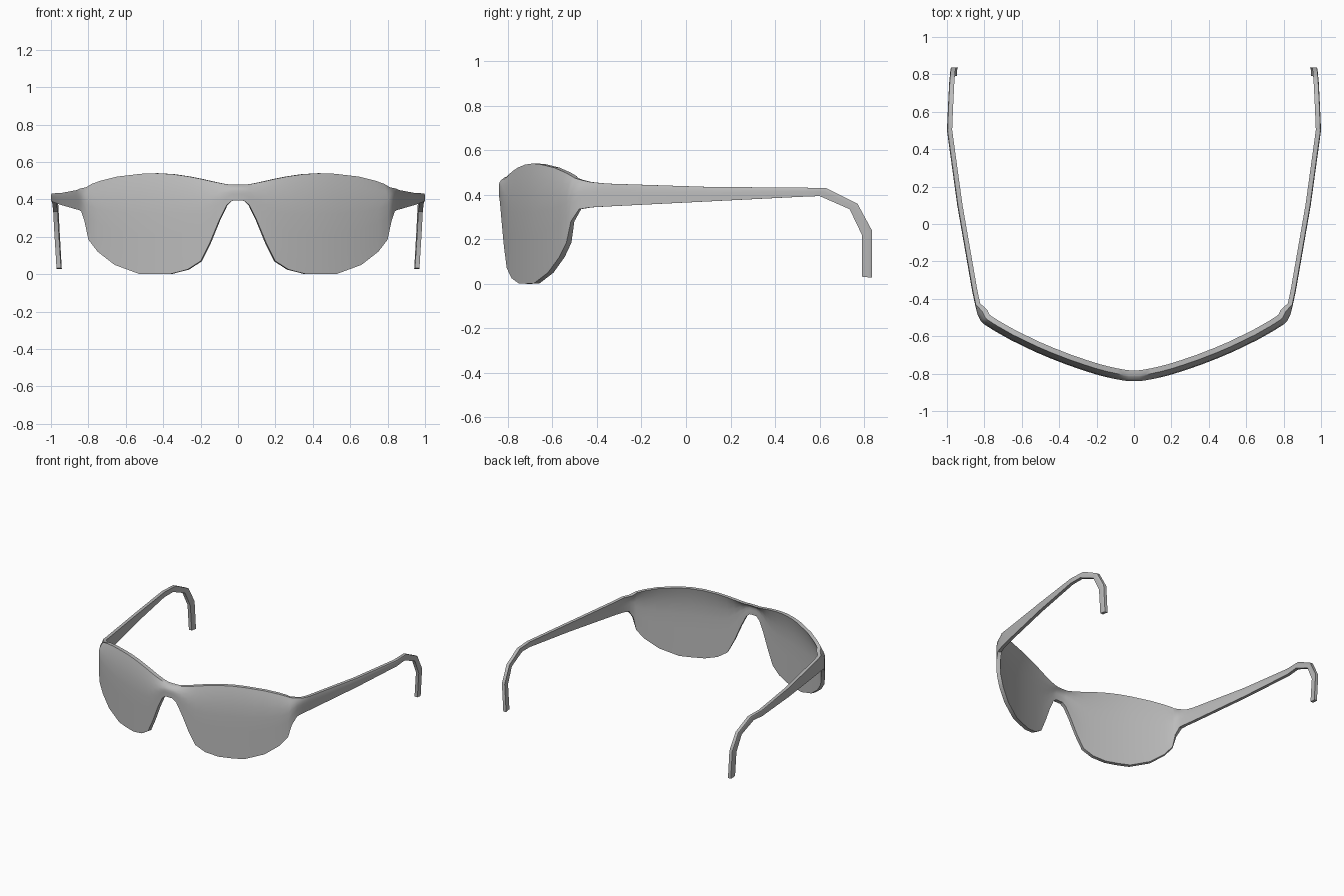
import bpy, bmesh, math
from mathutils import Vector

cube = bpy.data.objects.get("Cube")
if cube:
    bpy.data.objects.remove(cube, do_unlink=True)

# Single grey finish
grey = bpy.data.materials.new("plain_grey")
grey.use_nodes = True
colour = (0.5, 0.5, 0.5, 1)
grey.diffuse_color = colour
grey.node_tree.nodes["Principled BSDF"].inputs["Base Color"].default_value = colour

# Half of the wraparound lens, centre outwards: x, y, bottom z, top z
LENS = [
    (0, -.84, .395, .48), (.03, -.84, .395, .48), (.06, -.836, .37, .48),
    (.1, -.829, .29, .487), (.15, -.818, .17, .497), (.2, -.805, .07, .508),
    (.27, -.783, .025, .522), (.36, -.752, .002, .535), (.45, -.717, 0, .54),
    (.53, -.683, .002, .537), (.66, -.62, .05, .522), (.75, -.569, .12, .5),
    (.8, -.537, .185, .483), (.82, -.517, .28, .475), (.838, -.48, .335, .466),
]
# Temple arm and ear hook: x, bottom y and z, top y and z
TEMPLE = [
    (.85, -.43, .343, -.43, .457), (.865, -.36, .347, -.36, .45),
    (.945, .1, .37, .1, .435), (1, .5, .39, .5, .432),
    (.995, .6, .394, .63, .43), (.988, .735, .335, .77, .36),
    (.982, .79, .22, .836, .238), (.97, .79, .032, .836, .027),
]
ROWS = (0, .2, .4, .6, .75, .87, .95, 1)

# Each section holds its bottom point, top point, thickness and roll of the top rim
sections = []
for x, y, low, high in LENS:
    sections.append((Vector((x, y, low)), Vector((x, y, high)), .028, .03))
for x, yb, zb, yt, zt in TEMPLE:
    sections.append((Vector((x, yb, zb)), Vector((x, yt, zt)), .024, .004))


def inward(i):
    """Plan direction from the outer face to the wearer's side."""
    if i == 0:
        return Vector((0, 1, 0))
    if sections[i][0].y > .55:
        return Vector((-1, 0, 0))
    before = sections[i - 1][0]
    after = sections[min(i + 1, len(sections) - 1)][0]
    d = after - before
    return Vector((-d.y, d.x, 0)).normalized()


# Loft closed rings along the lens and arm
bm = bmesh.new()
rings = []
for i, (bottom, top, thick, roll) in enumerate(sections):
    n = inward(i)
    outer, inner = [], []
    for f in ROWS:
        p = bottom.lerp(top, f)
        back = roll * max(0, (f - .6) / .4) ** 2
        outer.append(bm.verts.new(p + n * back))
        inner.append(bm.verts.new(p + n * (thick + back)))
    rings.append(outer + inner[::-1])
for a, b in zip(rings, rings[1:]):
    for j in range(len(a)):
        k = (j + 1) % len(a)
        bm.faces.new((a[j], a[k], b[k], b[j]))
bm.faces.new(rings[-1])
bmesh.ops.recalc_face_normals(bm, faces=bm.faces)
# The open centre seam can mislead the recalculation, so check an outer face
bm.faces.ensure_lookup_table()
if bm.faces[0].normal.y > 0:
    bmesh.ops.reverse_faces(bm, faces=bm.faces)

mesh = bpy.data.meshes.new("wraparound_glasses")
bm.to_mesh(mesh)
bm.free()
mesh.materials.append(grey)
glasses = bpy.data.objects.new("wraparound_glasses", mesh)
bpy.context.collection.objects.link(glasses)

# Soft shading with crisp rims
bpy.ops.object.select_all(action='DESELECT')
glasses.select_set(True)
bpy.context.view_layer.objects.active = glasses
bpy.ops.object.shade_smooth_by_angle(angle=math.radians(40))

# Other half
mirror = glasses.modifiers.new("other_half", 'MIRROR')
mirror.use_axis[0] = True
mirror.use_clip = True
mirror.merge_threshold = .001
